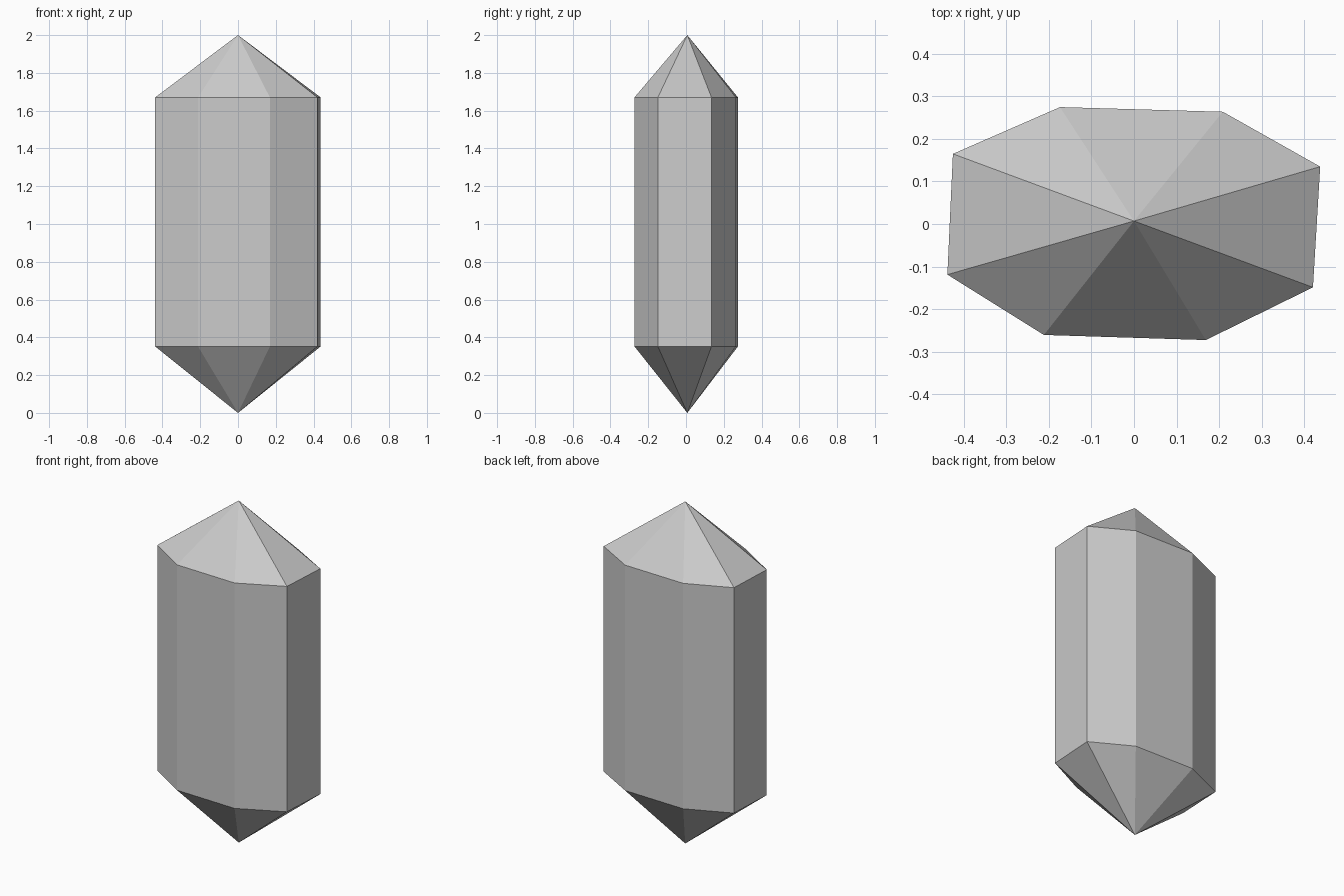
import bpy
import bmesh

if "Cube" in bpy.data.objects:
    bpy.data.objects.remove(bpy.data.objects["Cube"])

# Slightly irregular eight-sided cross-section of the crystal
OUTLINE = [(0.438, 0.135), (0.209, 0.264), (-0.174, 0.275), (-0.426, 0.165),
           (-0.439, -0.119), (-0.212, -0.261), (0.169, -0.273), (0.421, -0.149)]
Z_LOW, Z_HIGH, Z_TIP = 0.352, 1.67, 2.0
TIP_Y = 0.007

bm = bmesh.new()
low = [bm.verts.new((x, y, Z_LOW)) for x, y in OUTLINE]
high = [bm.verts.new((x, y, Z_HIGH)) for x, y in OUTLINE]
bottom = bm.verts.new((0, TIP_Y, 0))
top = bm.verts.new((0, TIP_Y, Z_TIP))

# Straight sides and the facets of both points
n = len(OUTLINE)
for i in range(n):
    j = (i + 1) % n
    bm.faces.new((low[i], low[j], high[j], high[i]))
    bm.faces.new((high[i], high[j], top))
    bm.faces.new((low[j], low[i], bottom))
bmesh.ops.recalc_face_normals(bm, faces=bm.faces)

mesh = bpy.data.meshes.new("crystal")
bm.to_mesh(mesh)
bm.free()
bpy.context.collection.objects.link(bpy.data.objects.new("crystal", mesh))
